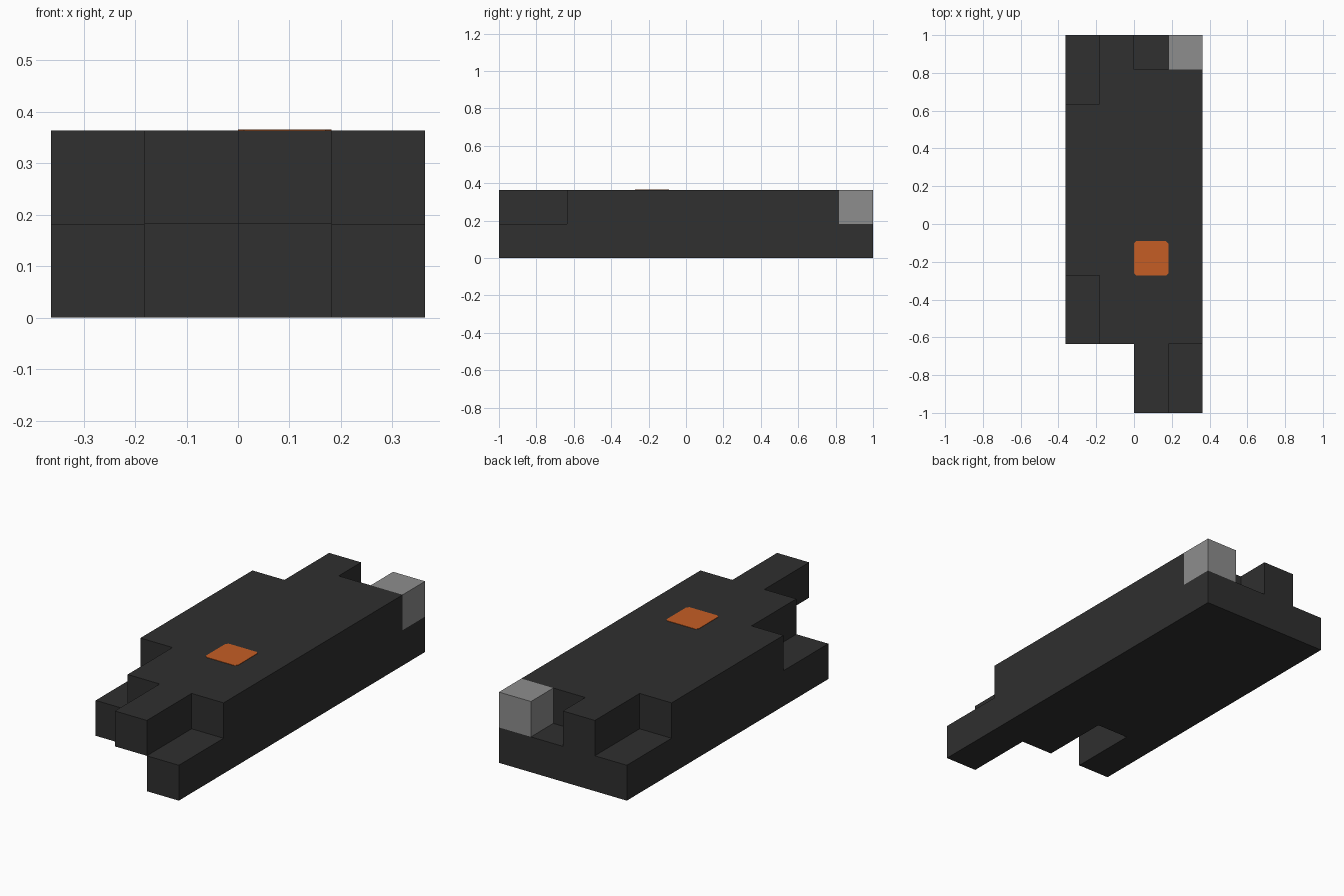
import bpy
import bmesh

if "Cube" in bpy.data.objects:
    bpy.data.objects.remove(bpy.data.objects["Cube"], do_unlink=True)

CELL = 2 / 11  # the model sits on a 4 x 11 x 2 grid of cubes


def material(name, rgb):
    mat = bpy.data.materials.new(name)
    mat.use_nodes = True
    mat.diffuse_color = (*rgb, 1)
    mat.node_tree.nodes["Principled BSDF"].inputs["Base Color"].default_value = (*rgb, 1)
    return mat


charcoal = material("charcoal", (0.029, 0.029, 0.029))
grey = material("mid_grey", (0.27, 0.27, 0.27))
orange = material("orange", (0.56, 0.11, 0.018))


def extrude_outline(name, points, bottom, height, mat):
    """Extrude a flat outline, given in world units, straight up."""
    bm = bmesh.new()
    face = bm.faces.new([bm.verts.new((x, y, bottom)) for x, y in points])
    result = bmesh.ops.extrude_face_region(bm, geom=[face], use_keep_orig=True)
    top = [v for v in result["geom"] if isinstance(v, bmesh.types.BMVert)]
    bmesh.ops.translate(bm, verts=top, vec=(0, 0, height))
    bmesh.ops.recalc_face_normals(bm, faces=bm.faces)
    mesh = bpy.data.meshes.new(name)
    bm.to_mesh(mesh)
    bm.free()
    mesh.materials.append(mat)
    obj = bpy.data.objects.new(name, mesh)
    bpy.context.collection.objects.link(obj)
    return obj


def stepped_layer(name, starts, ends, first_column, level, mat):
    """One layer of cubes; each column runs from its start row to its end row."""
    front, back = [], []
    for i, (start, end) in enumerate(zip(starts, ends)):
        for column in (first_column + i, first_column + i + 1):
            front.append((column, start))
            back.append((column, end))
    outline = []
    for column, row in front + back[::-1]:
        point = ((column - 2) * CELL, row * CELL - 1)
        if not outline or point != outline[-1]:
            outline.append(point)
    return extrude_outline(name, outline, level * CELL, CELL, mat)


# Stepped body in two layers
stepped_layer("lower_body", (2, 4, 2, 0), (11, 11, 11, 11), 0, 0, charcoal)
stepped_layer("upper_body", (4, 2, 0, 2), (9, 11, 10, 10), 0, 1, charcoal)

# Grey cube on the back corner
stepped_layer("rear_corner_cube", (10,), (11,), 3, 1, grey)

# Orange panel with clipped corners, set into the top
x0, x1 = 0, CELL
y0, y1 = 4 * CELL - 1, 5 * CELL - 1
c = 0.012
panel = [(x0 + c, y0), (x1 - c, y0), (x1, y0 + c), (x1, y1 - c),
         (x1 - c, y1), (x0 + c, y1), (x0, y1 - c), (x0, y0 + c)]
extrude_outline("top_panel", panel, 2 * CELL - 0.003, 0.005, orange)
